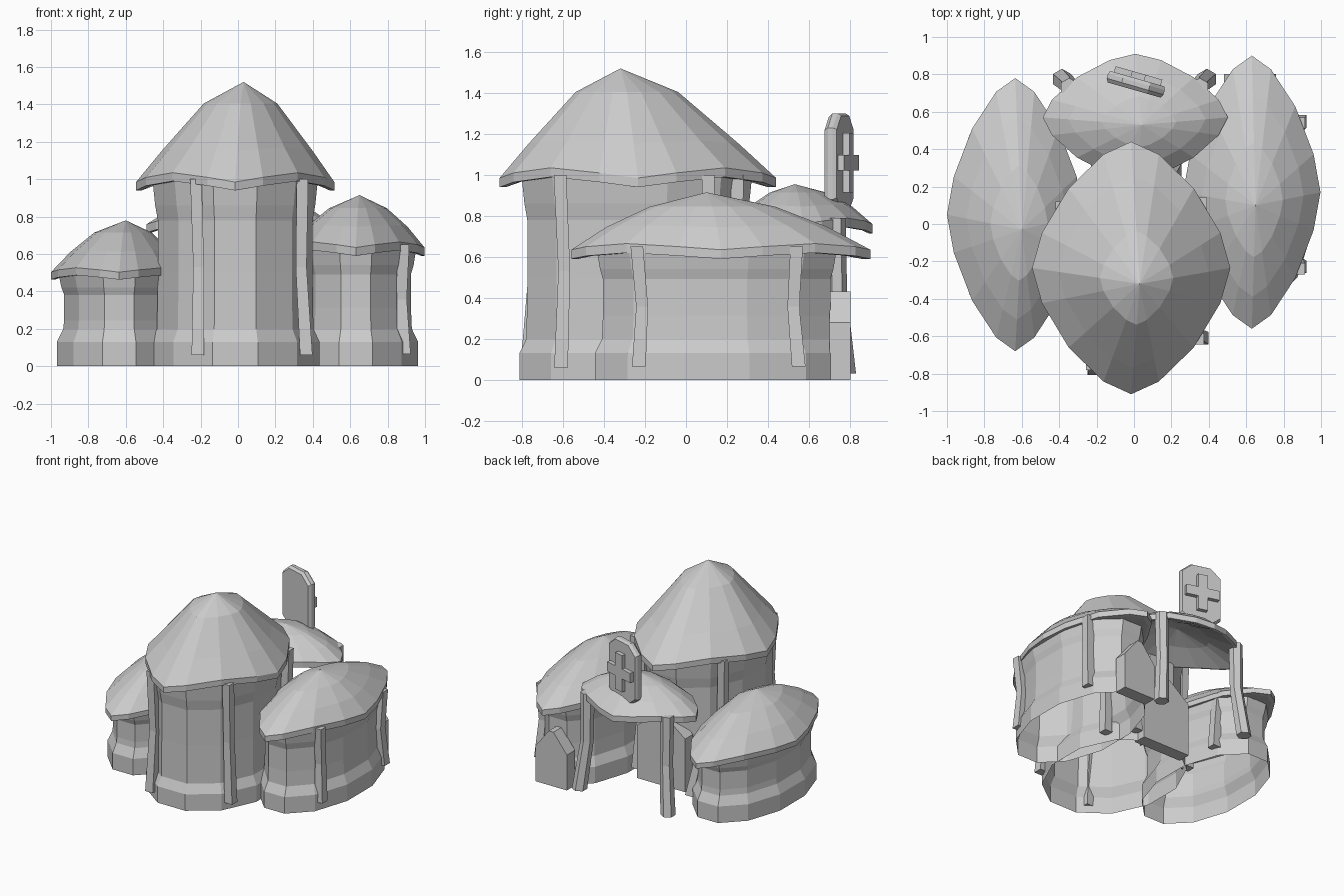
import bpy, bmesh, math
from mathutils import Vector, Matrix

cube = bpy.data.objects.get("Cube")
if cube:
    bpy.data.objects.remove(cube, do_unlink=True)

grey = bpy.data.materials.new("plain_grey")
grey.use_nodes = True
COLOUR = (0.6, 0.6, 0.6, 1)
grey.diffuse_color = COLOUR
grey.node_tree.nodes["Principled BSDF"].inputs["Base Color"].default_value = COLOUR


def finish(name, bm):
    bmesh.ops.recalc_face_normals(bm, faces=bm.faces)
    mesh = bpy.data.meshes.new(name)
    bm.to_mesh(mesh)
    bm.free()
    mesh.materials.append(grey)
    obj = bpy.data.objects.new(name, mesh)
    bpy.context.collection.objects.link(obj)


def loft(name, rings, tips=None, capped=True):
    """Skin a list of point rings; ends close to tip points, flat caps or stay open."""
    bm = bmesh.new()
    loops = [[bm.verts.new(p) for p in ring] for ring in rings]
    n = len(loops[0])
    for a, b in zip(loops, loops[1:]):
        for i in range(n):
            j = (i + 1) % n
            bm.faces.new((a[i], a[j], b[j], b[i]))
    ends = (loops[0], loops[-1])
    if tips:
        for loop, tip in zip(ends, tips):
            v = bm.verts.new(tip)
            for i in range(n):
                bm.faces.new((loop[i], loop[(i + 1) % n], v))
    elif capped:
        for loop in ends:
            bm.faces.new(loop)
    finish(name, bm)


def prism(name, outline, y0, y1, place=Matrix()):
    """Extrude an (x, z) outline between two y positions."""
    loft(name, [[place @ Vector((x, y, z)) for x, z in outline] for y in (y0, y1)])


# Roof: lens-shaped plan, wavy eave, faceted dome and hollow underside
def roof(name, centre, size, apex, eave, rim, hollow, dome, wave, n=16):
    cx, cy = centre
    ax, ay, az = apex

    def ring(f, z, w):
        pts = []
        for i in range(n):
            t = 2 * math.pi * i / n
            c, s = math.cos(t), math.sin(t)
            x = math.copysign(abs(c) ** 1.33, c) * size[0] * f
            y = math.copysign(abs(s) ** 1.33, s) * size[1] * f
            pts.append((ax + (cx - ax) * f + x, ay + (cy - ay) * f + y,
                        z - w * math.cos(4 * t)))
        return pts

    rings = [ring(0.5, eave + (hollow - eave) * 0.6, 0),
             ring(0.95, eave, wave), ring(1, eave, wave), ring(1, eave + rim, wave)]
    rings += [ring(f, z, wave * k) for f, z, k in dome]
    loft(name, rings, ((ax, ay, hollow), apex))


roof("main_roof", (-0.015, -0.235), (0.53, 0.675), (0.03, -0.32, 1.52), 0.965, 0.045, 1.1,
     [(0.76, 1.16, 0.3), (0.37, 1.405, 0)], 0.025)
roof("left_roof", (0.63, 0.17), (0.367, 0.73), (0.65, 0.1, 0.915), 0.605, 0.045, 0.7,
     [(0.74, 0.75, 0.3), (0.42, 0.845, 0)], 0.015)
roof("right_roof", (-0.635, 0.05), (0.365, 0.73), (-0.6, -0.03, 0.78), 0.475, 0.04, 0.58,
     [(0.74, 0.615, 0.3), (0.42, 0.715, 0)], 0.012)
roof("porch_roof", (0.007, 0.57), (0.495, 0.34), (0.04, 0.53, 0.955), 0.73, 0.045, 0.87,
     [(0.74, 0.85, 0.3), (0.4, 0.915, 0)], 0.015)


# Hut walls: open shell with stepped plinth, narrow waist and flared top
def hut(name, centre, size, top, n=12):
    rings = []
    for grow, z in ((0.04, 0), (0.04, 0.13), (0.005, 0.2), (0, top * 0.5),
                    (0, top * 0.78), (0.015, top * 0.86), (0.03, top)):
        angles = [2 * math.pi * (i + 0.5) / n for i in range(n)]
        rings.append([(centre[0] + (size[0] + grow) * math.cos(t),
                       centre[1] + (size[1] + grow) * math.sin(t), z) for t in angles])
    loft(name, rings, capped=False)


hut("main_hut", (-0.015, -0.24), (0.428, 0.553), 1.0)
hut("left_hut", (0.63, 0.15), (0.305, 0.575), 0.63)
hut("right_hut", (-0.635, 0.05), (0.305, 0.565), 0.49)


# Bent timber posts, pinched inward at the middle
def post(name, foot, head, z0, z1, hub, r=0.047, sides=4):
    a, b = Vector((*foot, z0)), Vector((*head, z1))
    mid = (a + b) / 2
    mid += (Vector((hub[0], hub[1], mid.z)) - mid).normalized() * 0.025
    rings = []
    for p, k in ((a, 1), (mid, 0.87), (b, 0.92)):
        rings.append([p + Vector((math.cos(t), math.sin(t), 0)) * r * k
                      for t in (2 * math.pi * (i + 0.5) / sides for i in range(sides))])
    loft(name, rings)


MAIN, LEFT, RIGHT = (0, -0.24), (0.63, 0.15), (-0.63, 0.05)
for i, (foot, head) in enumerate([((-0.215, -0.775), (-0.225, -0.75)),
                                  ((0.365, -0.61), (0.345, -0.615)),
                                  ((0.375, 0.13), (0.36, 0.11)),
                                  ((-0.41, 0.11), (-0.39, 0.09)),
                                  ((0.22, 0.29), (0.2, 0.25))]):
    post(f"main_post_{i + 1}", foot, head, 0.06, 1.0, MAIN)
for i, y in enumerate((-0.23, 0.55)):
    post(f"left_post_{i + 1}", (0.89, y), (0.885, y - 0.01), 0.065, 0.65, LEFT)
post("right_post", (-0.37, 0.46), (-0.42, 0.44), 0.065, 0.52, RIGHT)
for side, x in (("left", 0.39), ("right", -0.385)):
    post(f"porch_post_{side}", (x, 0.775), (x * 0.9, 0.73), 0.03, 0.79, (0, 0.5), 0.055, 6)


# Gabled doorways
def doorway(name, x, half, shoulder, peak, y0, y1):
    prism(name, [(x - half, 0), (x + half, 0), (x + half, shoulder),
                 (x + half * 0.15, peak), (x - half * 0.15, peak), (x - half, shoulder)], y0, y1)


doorway("left_doorway", 0.62, 0.138, 0.28, 0.43, 0.7, 0.803)
doorway("main_doorway", -0.02, 0.21, 0.42, 0.56, 0.24, 0.34)

# Turned sign board with bevelled edges and a raised cross on the back
turn = Matrix.Translation((0.01, 0.75, 0)) @ Matrix.Rotation(math.radians(-16), 4, 'Z')
half_board = [(0.06, 0.8), (0.158, 0.88), (0.158, 1.23), (0.075, 1.3)]
board = half_board + [(-x, z) for x, z in reversed(half_board)]
MID = 1.06
loft("sign_board", [[turn @ Vector((x * k, y, MID + (z - MID) * k)) for x, z in board]
                    for y, k in ((-0.035, 0.93), (-0.015, 1), (0.01, 1), (0.028, 0.95))])
ARM, LONG, TALL = 0.038, 0.13, 0.145
quarter = [(ARM, TALL), (ARM, ARM), (LONG, ARM)]
cross = quarter + [(x, -z) for x, z in reversed(quarter)]
cross += [(-x, -z) for x, z in quarter] + [(-x, z) for x, z in reversed(quarter)]
prism("sign_cross", [(x, MID + z) for x, z in cross], 0.02, 0.06, turn)
